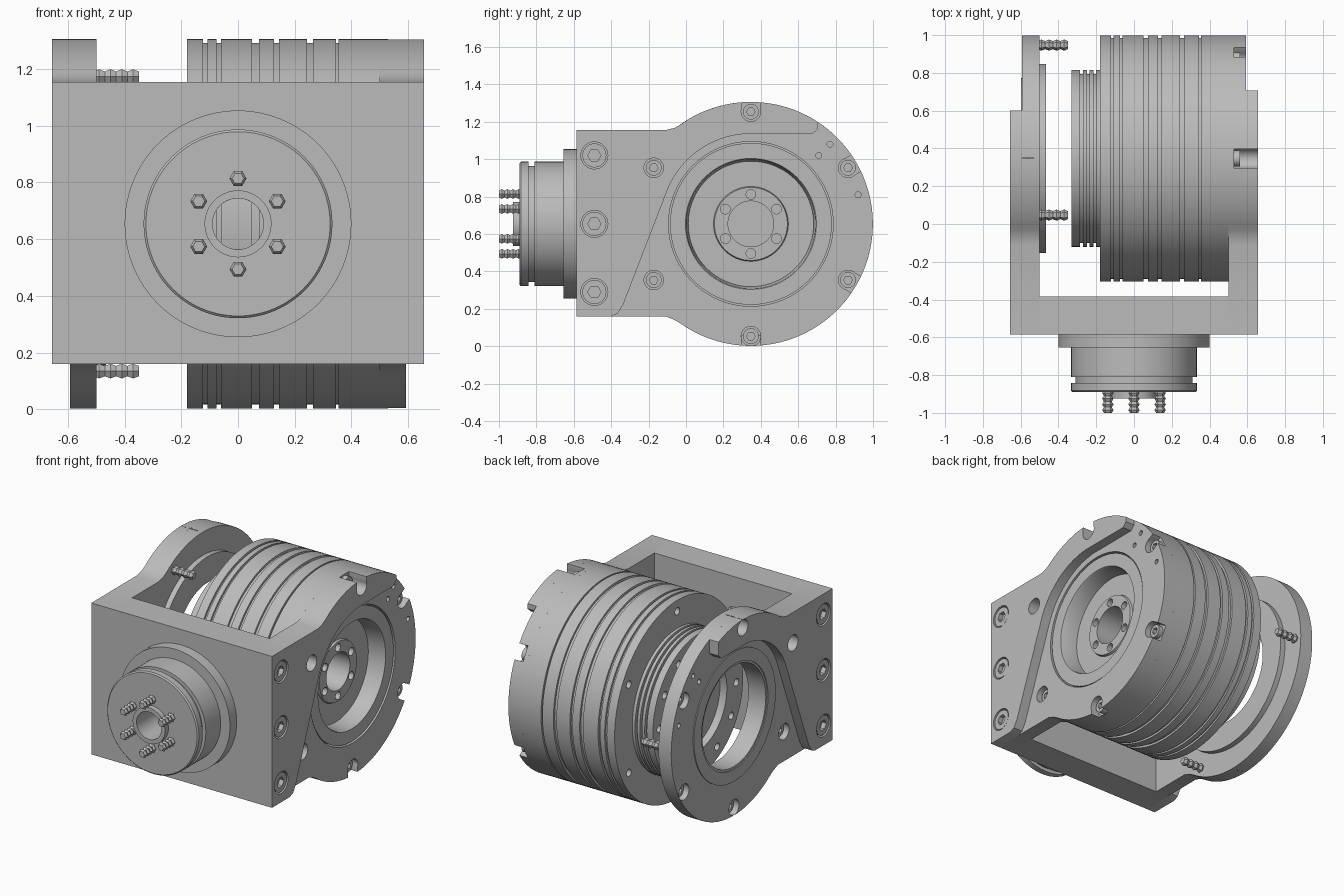
import bpy, bmesh, math
from mathutils import Vector

if "Cube" in bpy.data.objects:
    bpy.data.objects.remove(bpy.data.objects["Cube"])

CY, CZ, R = 0.347, 0.654, 0.652      # wrist axis position and housing radius
FRONT, BACK = -0.585, -0.385         # bracket wall
LOW, HIGH = 0.16, 1.155
INNER, MID, OUTER = 0.5, 0.592, 0.657

steel = bpy.data.materials.new("machined grey")
steel.use_nodes = True
steel.diffuse_color = (0.5, 0.5, 0.5, 1)
steel.node_tree.nodes["Principled BSDF"].inputs["Base Color"].default_value = (0.5, 0.5, 0.5, 1)


def finish(bm, name):
    bmesh.ops.remove_doubles(bm, verts=bm.verts, dist=1e-5)
    bmesh.ops.recalc_face_normals(bm, faces=bm.faces)
    me = bpy.data.meshes.new(name)
    bm.to_mesh(me)
    bm.free()
    ob = bpy.data.objects.new(name, me)
    bpy.context.collection.objects.link(ob)
    me.materials.append(steel)
    return ob


def smooth(ob):
    bpy.ops.object.select_all(action='DESELECT')
    ob.select_set(True)
    bpy.context.view_layer.objects.active = ob
    bpy.ops.object.shade_smooth_by_angle(angle=math.radians(30))


def lathe(name, profile, axis, centre, segs=96):
    """Revolve (position along axis, radius) points; the profile closes on itself."""
    bm = bmesh.new()
    rings = []
    for i in range(segs):
        t = 2 * math.pi * i / segs
        c, s = math.cos(t), math.sin(t)
        rings.append([bm.verts.new(Vector(centre) + Vector(
            (a, r * c, r * s) if axis == 'x' else (r * c, a, r * s))) for a, r in profile])
    n = len(profile)
    for i in range(segs):
        p, q = rings[i], rings[(i + 1) % segs]
        for j in range(n):
            k = (j + 1) % n
            if profile[j][1] + profile[k][1] > 0:
                bm.faces.new((p[j], q[j], q[k], p[k]))
    bmesh.ops.dissolve_degenerate(bm, dist=1e-6, edges=bm.edges)
    return finish(bm, name)


def drum(name, a, b, r, axis, centre, segs=32):
    return lathe(name, [(a, 0), (a, r), (b, r), (b, 0)], axis, centre, segs)


def slab(name, outline, x0, x1):
    """Extrude a (y, z) outline along x."""
    bm = bmesh.new()
    face = bm.faces.new([bm.verts.new((x0, y, z)) for y, z in outline])
    ext = bmesh.ops.extrude_face_region(bm, geom=[face])
    bmesh.ops.translate(bm, vec=(x1 - x0, 0, 0),
                        verts=[v for v in ext["geom"] if isinstance(v, bmesh.types.BMVert)])
    return finish(bm, name)


def box(name, x0, x1, y0, y1, z0, z1):
    return slab(name, [(y0, z0), (y1, z0), (y1, z1), (y0, z1)], x0, x1)


def cut(ob, cutters):
    bpy.context.view_layer.objects.active = ob
    for c in cutters:
        m = ob.modifiers.new("cut", 'BOOLEAN')
        m.operation, m.solver, m.object = 'DIFFERENCE', 'EXACT', c
        bpy.ops.object.modifier_apply(modifier=m.name)
        bpy.data.objects.remove(c)


def polar(deg, r):
    t = math.radians(deg)
    return CY + r * math.cos(t), CZ + r * math.sin(t)


def arc(a0, a1, r, n=48):
    return [polar(a0 + (a1 - a0) * i / n, r) for i in range(n + 1)]


def socket_bolt(name, x0, x1, y, z, r):
    """Bolt head with a hexagonal socket, facing away from the centre."""
    d = 0.03 if x1 > x0 else -0.03
    ob = drum(name, x0, x1, r, 'x', (0, y, z))
    cut(ob, [drum("cutter", x1 - d, x1 + d, r * 0.55, 'x', (0, y, z), 6)])
    smooth(ob)


def threaded_pin(name, a, b, axis, centre):
    n = 8
    prof = [(a, 0)] + [(a + (b - a) * i / n, 0.03 if i % 2 else 0.021) for i in range(n + 1)]
    lathe(name, prof + [(b, 0)], axis, centre, 6)


# Outlines shared by both arms: full plate, and the raised hook-shaped layer
blend_top = [(0, CZ + 0.553), (-0.03, 1.185), (-0.06, 1.168), (-0.11, HIGH)]
blend_low = [(-0.11, LOW), (-0.06, 0.14), (-0.03, 0.122), (0, CZ - 0.553)]
plate_outline = arc(-121, 121, R, 96) + blend_top[1:] + [(FRONT, HIGH), (FRONT, LOW)] + blend_low[:-1]


def hook_outline(end_y):
    end = math.degrees(math.acos((end_y - CY) / R))
    inner = [(FRONT, LOW), (-0.4, LOW), (-0.365, 0.175), (-0.335, 0.225)]
    inner += arc(157, 92, 0.482, 24) + [(end_y - 0.03, CZ + 0.482), (end_y, CZ + 0.51)]
    return inner + arc(end, 121, R, 32) + blend_top[1:] + [(FRONT, HIGH)]


# Front bracket wall with a cable bore
wall = box("bracket_wall", -INNER, INNER, FRONT, BACK, LOW, HIGH)
cut(wall, [drum("cutter", -0.7, -0.2, 0.09, 'y', (0, 0, CZ), 48)])
smooth(wall)

# Arms
for side, s, end_y in (("left", 1, 0.707), ("right", -1, 0.6)):
    plate = slab(side + "_arm_plate", plate_outline, s * INNER, s * MID)
    hook = slab(side + "_arm_hook", hook_outline(end_y), s * MID, s * OUTER)
    bore = 0.44 if s > 0 else 0.33
    cutters = [drum("cutter", s * 0.4, s * 0.7, bore, 'x', (0, CY, CZ), 96)]
    for deg in range(30, 390, 60):
        y, z = polar(deg, 0.6)
        for layer in (plate, hook):
            if layer is hook and deg not in (90, 150):
                continue
            tools = [drum("cutter", s * 0.53, s * 0.7, 0.052, 'x', (0, y, z))]
            # Counterbores near the rim open outward
            if s > 0 and deg not in (150, 210):
                t = math.radians(deg)
                u, v = Vector((math.cos(t), math.sin(t))), Vector((-math.sin(t), math.cos(t)))
                p = Vector((y, z))
                quad = [p - v * 0.05, p + u * 0.1 - v * 0.05, p + u * 0.1 + v * 0.05, p + v * 0.05]
                tools.append(slab("cutter", [tuple(q) for q in quad], 0.53, 0.7))
            cut(layer, tools)
        socket_bolt(side + "_rim_bolt", s * 0.51, s * 0.56, y, z, 0.042)
    for y, z in ((0.71, 1.02), (0.77, 1.08), (0.92, 0.81)):
        cutters.append(drum("cutter", s * 0.55, s * 0.7, 0.016, 'x', (0, y, z), 16))
    cut(plate, cutters)
    for z in (0.29, CZ, 1.02):
        cut(hook, [drum("cutter", s * 0.61, s * 0.7, 0.072, 'x', (0, -0.49, z))])
        socket_bolt(side + "_arm_bolt", s * 0.6, s * 0.652, -0.49, z, 0.064)
    smooth(plate)
    smooth(hook)

# Bearing lip and screw ends inside the right arm
smooth(lathe("bearing_lip", [(-0.51, 0.33), (-0.465, 0.33), (-0.465, 0.5), (-0.51, 0.5)],
             'x', (0, CY, CZ)))
smooth(lathe("bearing_ring", [(-0.598, 0.345), (-0.598, 0.425), (-0.55, 0.425), (-0.55, 0.345)],
             'x', (0, CY, CZ)))
for deg in (0, 120, 240):
    y, z = polar(deg, 0.6)
    threaded_pin("arm_screw_end", -0.51, -0.35, 'x', (0, y, z))


def grooved(r, depth, grooves):
    pts = []
    for a, b in grooves:
        pts += [(a, r), (a, r - depth), (b, r - depth), (b, r)]
    return pts


# Motor housing: stepped, grooved drum with a recessed hub on the left face
profile = [(-0.22, 0), (-0.22, 0.1), (-0.28, 0.1), (-0.28, 0.3), (-0.33, 0.3), (-0.33, 0.468)]
profile += grooved(0.468, 0.02, [(-0.285, -0.27), (-0.25, -0.235), (-0.215, -0.2)])
profile += [(-0.18, 0.468), (-0.18, R)]
profile += grooved(R, 0.014, [(-0.123, -0.108), (-0.075, -0.06), (0.05, 0.074),
                              (0.127, 0.145), (0.243, 0.265), (0.345, 0.355)])
profile += [(INNER, R), (INNER, 0.432), (0.585, 0.432), (0.585, 0.35), (0.575, 0.345),
            (0.47, 0.335), (0.47, 0.2), (0.485, 0.195), (0.485, 0.122), (0.3, 0.122), (0.3, 0)]
motor = lathe("motor_housing", profile, 'x', (0, CY, CZ), 128)
holes = []
for deg in range(30, 390, 60):
    holes.append(drum("cutter", 0.44, 0.55, 0.026, 'x', (0, *polar(deg, 0.158)), 16))
    holes.append(drum("cutter", -0.25, -0.14, 0.024, 'x', (0, *polar(deg, 0.58)), 16))
for deg in range(0, 360, 30):
    holes.append(drum("cutter", -0.4, -0.3, 0.024, 'x', (0, *polar(deg, 0.4)), 16))
cut(motor, holes)
smooth(motor)

# Front output joint
joint = [(-0.925, 0.09), (-0.925, 0.118), (-0.89, 0.118), (-0.89, 0.325), (-0.882, 0.333),
         (-0.842, 0.333), (-0.842, 0.31), (-0.81, 0.31), (-0.81, 0.333), (-0.655, 0.333),
         (-0.655, 0.4), (FRONT, 0.4), (FRONT, 0.09)]
smooth(lathe("output_joint", joint, 'y', (0, 0, CZ)))
for i in range(6):
    t = math.radians(30 + 60 * i)
    threaded_pin("output_screw", -0.88, -1.0, 'y',
                 (0.16 * math.cos(t), 0, CZ + 0.16 * math.sin(t)))
